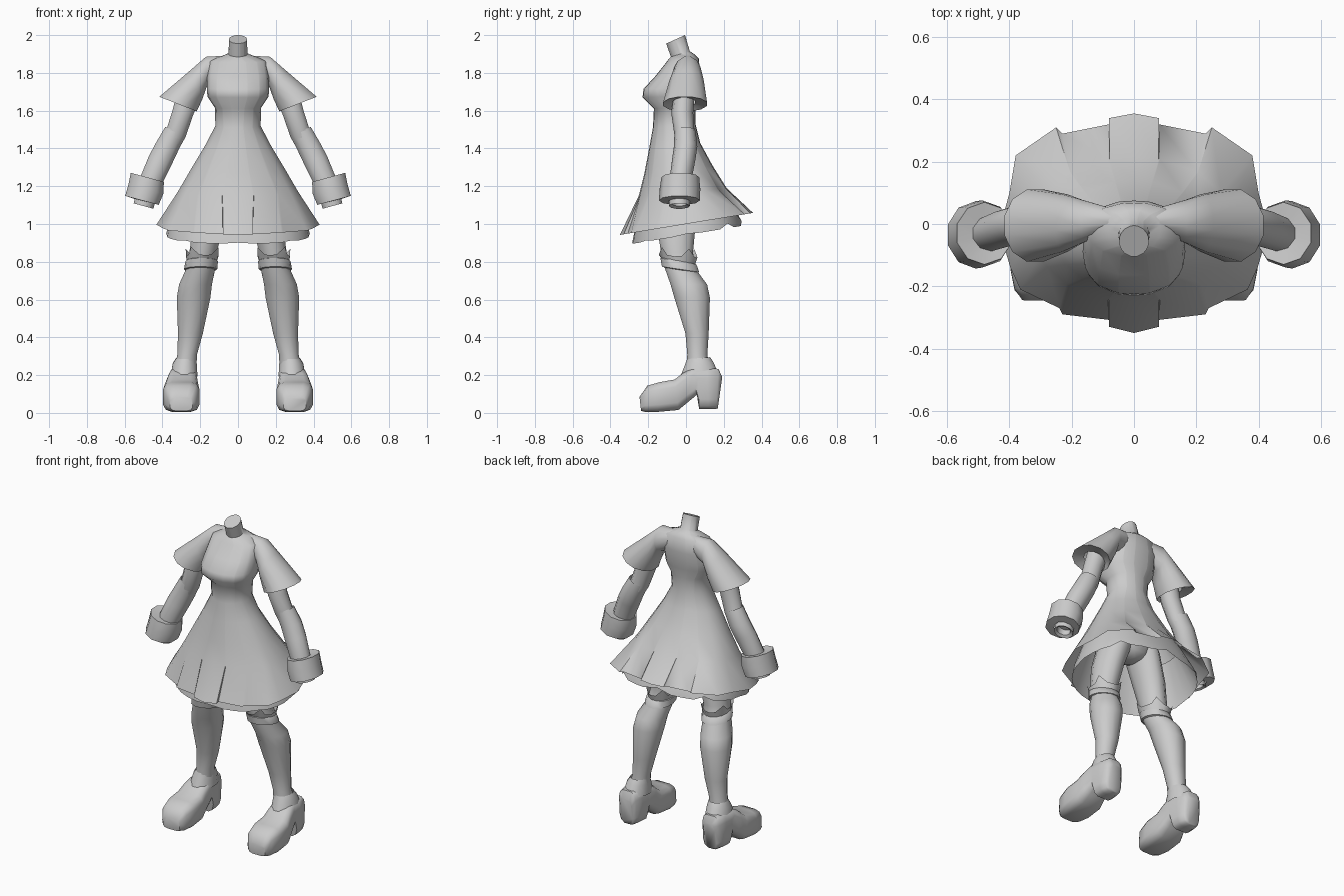
import bpy, bmesh
from math import sin, cos, pi, atan2
from mathutils import Vector as V

X, Y = V((1, 0, 0)), V((0, 1, 0))


def sp(v, e):
    return abs(v) ** e * (1 if v >= 0 else -1)


def ring(p, q, w, axis, angles, e=1.0):
    """Oval loop through opposite points p and q, half-width w along axis."""
    p, q = V(p), V(q)
    return [(p + q) / 2 + (p - q) / 2 * sp(cos(a), e) + axis * w * sp(sin(a), e) for a in angles]


def even(n):
    return [2 * pi * (i + 0.5) / n for i in range(n)]


def loft(name, rings, start=False, end=False, mirror=False, angle=50):
    bm = bmesh.new()
    loops = [[bm.verts.new(c) for c in r] for r in rings]
    n = len(loops[0])
    for a, b in zip(loops, loops[1:]):
        for i in range(n):
            j = (i + 1) % n
            bm.faces.new((a[i], a[j], b[j], b[i]))
    if start:
        bm.faces.new(loops[0])
    if end:
        bm.faces.new(loops[-1])
    bmesh.ops.recalc_face_normals(bm, faces=bm.faces)
    me = bpy.data.meshes.new(name)
    bm.to_mesh(me)
    bm.free()
    ob = bpy.data.objects.new(name, me)
    bpy.context.collection.objects.link(ob)
    bpy.ops.object.select_all(action='DESELECT')
    bpy.context.view_layer.objects.active = ob
    ob.select_set(True)
    bpy.ops.object.shade_smooth_by_angle(angle=angle * pi / 180)
    if mirror:
        ob.modifiers.new("mirror", 'MIRROR').use_mirror_merge = False
    return ob


def fore_aft(rows, n, e=1.0):
    """Rows of (centre x, y, z, y, z, half width)."""
    return [ring((c, ya, za), (c, yb, zb), w, X, even(n), e) for c, ya, za, yb, zb, w in rows]


def in_out(rows, n):
    """Rows of (outer x, z, inner x, z, centre y, half width)."""
    return [ring((xo, cy, zo), (xi, cy, zi), w, Y, even(n)) for xo, zo, xi, zi, cy, w in rows]


# Pleated hem outline (right half, front to back), mirrored to a full loop
half = [(0, -.35), (.08, -.33), (.078, -.308), (.23, -.29), (.24, -.27), (.365, -.21),
        (.397, -.14), (.432, -.02), (.40, .1), (.38, .22), (.25, .31), (.23, .29),
        (.08, .32), (.08, .34), (0, .355)]
outline = half + [(-x, y) for x, y in half[-2:0:-1]]
hem = [V((x, y, 1.0 + .165 * y)) for x, y in outline]
angs = [atan2(x, -y) for x, y in outline]

# Dress: neck, bodice and skirt in one skin; rows are front y, z, back y, z, half width, squareness
dress = [(-.105, 1.955, -.005, 2.0, .048, 1), (-.08, 1.885, .02, 1.915, .05, 1),
         (-.088, 1.878, .045, 1.898, .085, 1), (-.105, 1.855, .068, 1.875, .15, .9),
         (-.165, 1.78, .075, 1.79, .163, .85), (-.225, 1.715, .068, 1.72, .165, .83),
         (-.23, 1.67, .062, 1.68, .162, .83), (-.17, 1.61, .05, 1.62, .122, .9),
         (-.175, 1.51, .05, 1.53, .12, 1), (-.195, 1.40, .075, 1.43, .175, 1),
         (-.22, 1.27, .14, 1.31, .25, 1), (-.25, 1.15, .215, 1.19, .32, .95)]
rings = [ring((0, a, b), (0, c, d), w, X, angs, e) for a, b, c, d, w, e in dress]
loft("dress", rings + [hem], start=True, angle=65)

# Underskirt with a gently scalloped edge, deeper at the back
scallop = [a * 2 * pi / 32 for a in range(32)]
under = [ring((0, -.22, 1.18), (0, .19, 1.21), .29, X, scallop, .9),
         ring((0, -.275, .95), (0, .28, 1.04), .37, X, scallop, .85),
         ring((0, -.285, .895), (0, .295, .99), .38, X, scallop, .85)]
for i, p in enumerate(under[-1]):
    p.z += (.025 if p.y > .05 else .006) * (i % 4 == 0)
loft("underskirt", under)

# Hips hidden under the skirt
loft("hips", fore_aft([(0, -.17, 1.3, .07, 1.3, .15), (0, -.17, 1.2, .08, 1.2, .185),
                       (0, -.14, 1.12, .05, 1.12, .12), (0, -.09, 1.09, .02, 1.09, .04)], 12), end=True)

# Flared sleeves, blended into the shoulders
loft("sleeve", in_out([(.07, 1.893, .10, 1.76, .014, .04), (.17, 1.888, .163, 1.73, .008, .072),
                       (.255, 1.815, .187, 1.66, .003, .095), (.42, 1.675, .215, 1.595, -.005, .12),
                       (.35, 1.67, .23, 1.62, -.01, .06)], 12), mirror=True, angle=65)

# Arms in long gloves
loft("upper_arm", in_out([(.32, 1.72, .2, 1.66, -.01, .055), (.35, 1.60, .235, 1.575, -.02, .058),
                          (.385, 1.49, .275, 1.46, -.008, .054), (.42, 1.41, .32, 1.38, 0, .05)], 10), mirror=True)
loft("glove", in_out([(.388, 1.515, .275, 1.47, -.005, .056), (.438, 1.43, .312, 1.39, -.002, .062),
                      (.475, 1.36, .345, 1.32, -.012, .062), (.52, 1.25, .40, 1.21, -.03, .058),
                      (.55, 1.13, .44, 1.10, -.035, .055), (.555, 1.11, .445, 1.08, -.035, .055),
                      (.54, 1.115, .46, 1.095, -.035, .038), (.53, 1.15, .45, 1.13, -.035, .035)], 10),
     end=True, mirror=True)
loft("cuff", in_out([(.515, 1.25, .42, 1.225, -.03, .052), (.572, 1.272, .388, 1.222, -.03, .10),
                     (.585, 1.21, .39, 1.16, -.032, .108), (.602, 1.15, .415, 1.10, -.035, .108),
                     (.555, 1.135, .45, 1.11, -.035, .055)], 10), mirror=True)

# Legs
loft("leg", fore_aft([(.10, -.17, 1.17, .07, 1.17, .09), (.155, -.16, 1.0, .055, 1.0, .085),
                      (.185, -.135, .85, .04, .85, .075), (.195, -.12, .78, .055, .76, .078),
                      (.225, -.085, .68, .115, .68, .09), (.235, -.065, .61, .13, .61, .092),
                      (.252, -.005, .42, .122, .42, .068), (.269, .005, .31, .115, .31, .054),
                      (.282, 0, .2, .13, .2, .062)], 12), mirror=True)

# Garter bands with pointed frills
loft("garter_band", fore_aft([(.192, -.125, .825, .045, .79, .078), (.192, -.138, .82, .058, .785, .086),
                              (.198, -.13, .775, .072, .745, .088), (.198, -.115, .77, .055, .74, .078)], 14),
     mirror=True)
frill = fore_aft([(.192, -.13, .815, .05, .785, .08), (.19, -.145, .84, .062, .825, .095)], 16)
for i, p in enumerate(frill[1]):
    k = i % 4
    p.z += .04 if k == 1 else (.0 if k != 3 else -.005)
    p.x += (p.x - .19) * (.1 if k == 1 else -.08)
loft("garter_frill", frill, mirror=True)

# Shoes: bottom-to-top sections from toe to heel
loft("shoe", fore_aft([(.3, -.238, .010, -.246, .085, .06), (.3, -.215, .004, -.205, .145, .085),
                       (.3, -.15, .004, -.14, .164, .098), (.3, -.04, .014, -.06, .178, .094),
                       (.297, .01, .055, -.02, .21, .084), (.293, .058, .095, .03, .235, .076),
                       (.293, .07, .018, .06, .24, .074), (.293, .12, .018, .11, .24, .07),
                       (.293, .160, .02, .172, .235, .06), (.293, .168, .022, .192, .19, .04)], 12, .5),
     start=True, end=True, mirror=True)

# Ankle collars
loft("ankle_collar", fore_aft([(.275, .004, .285, .13, .295, .055), (.282, -.008, .255, .15, .265, .066),
                               (.286, -.035, .19, .178, .20, .074)], 12), mirror=True)
